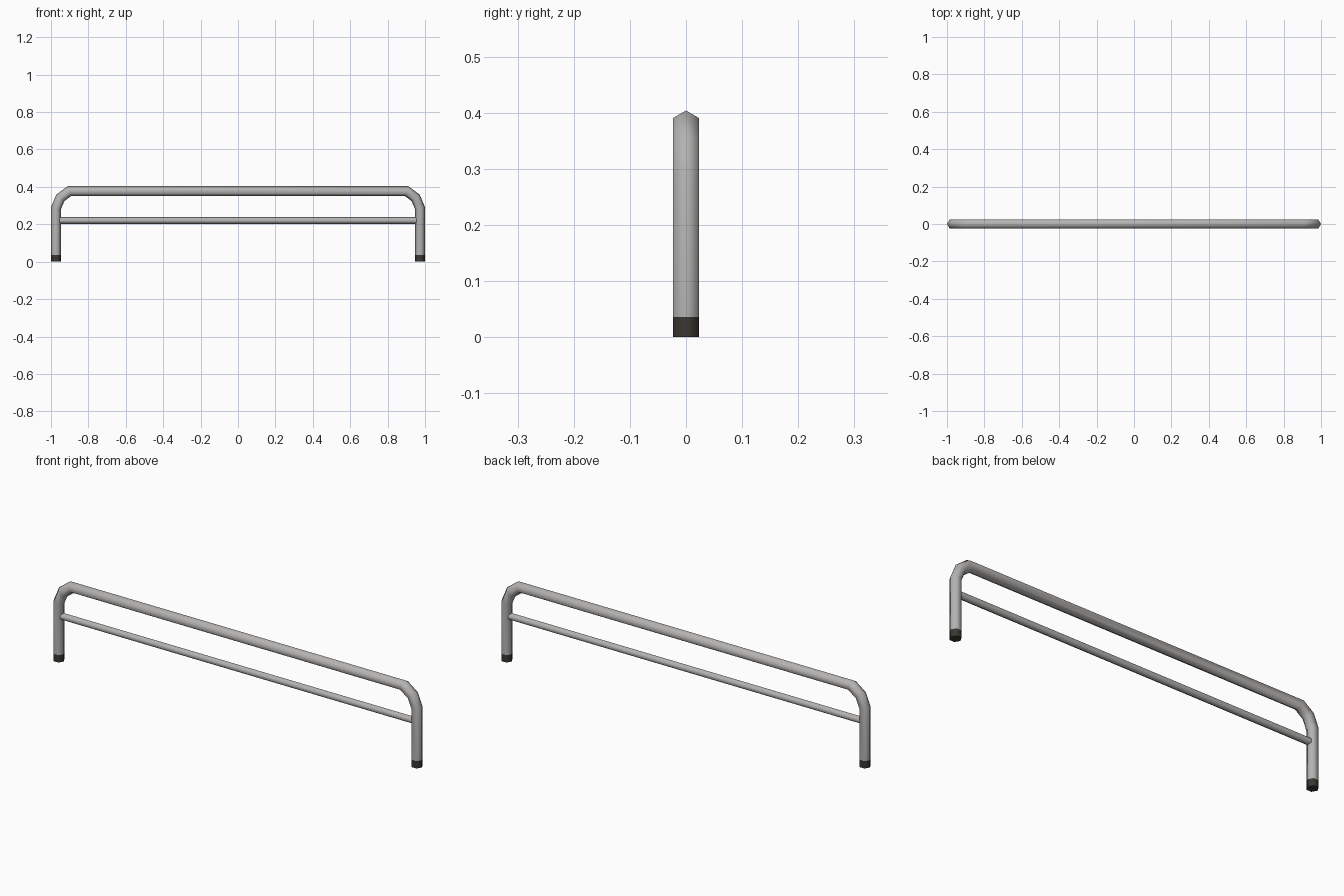
import bpy, bmesh, math
from mathutils import Vector

if "Cube" in bpy.data.objects:
    bpy.data.objects.remove(bpy.data.objects["Cube"])


def material(name, rgb):
    m = bpy.data.materials.new(name)
    m.diffuse_color = (*rgb, 1)
    m.use_nodes = True
    m.node_tree.nodes["Principled BSDF"].inputs["Base Color"].default_value = m.diffuse_color
    return m


metal = material("grey metal", (0.46, 0.45, 0.44))
rubber = material("dark rubber", (0.042, 0.038, 0.030))
SIDES = 6


def tube(name, path, r, mat, caps):
    """Sweep a mitred hexagon along a path of (x, z) points in the y = 0 plane."""
    pts = [Vector((x, 0, z)) for x, z in path]
    bm = bmesh.new()
    rings = []
    for i, p in enumerate(pts):
        d_in = (p - pts[i - 1]).normalized() if i else (pts[1] - p).normalized()
        d_out = (pts[i + 1] - p).normalized() if i < len(pts) - 1 else d_in
        t = (d_in + d_out).normalized()
        side = Vector((-t.z, 0, t.x)) / t.dot(d_in)
        rings.append([bm.verts.new(p + side * r * math.cos(a) + Vector((0, r * math.sin(a), 0)))
                      for a in (math.tau * k / SIDES for k in range(SIDES))])
    for a, b in zip(rings, rings[1:]):
        for k in range(SIDES):
            n = (k + 1) % SIDES
            bm.faces.new((a[k], a[n], b[n], b[k])).smooth = True
    for ring, want in zip((rings[0], rings[-1]), caps):
        if want:
            f = bm.faces.new(ring)
            for e in f.edges:
                e.smooth = False
    bmesh.ops.recalc_face_normals(bm, faces=bm.faces)
    me = bpy.data.meshes.new(name)
    bm.to_mesh(me)
    bm.free()
    me.materials.append(mat)
    ob = bpy.data.objects.new(name, me)
    bpy.context.collection.objects.link(ob)
    return ob


R = 0.0268
LEG = 1 - R
FOOT = 0.036

# Bent main frame: leg, two-step bend, top rail, mirrored
half = [(LEG, FOOT), (LEG, 0.286), (0.950, 0.341), (0.902, 0.377)]
tube("main_frame", half + [(-x, z) for x, z in reversed(half)], R, metal, (False, False))

# Thin lower rail
tube("lower_rail", [(-0.965, 0.22), (0.965, 0.22)], 0.0178, metal, (True, True))

# Rubber feet
for s, side in ((-1, "left"), (1, "right")):
    tube(side + "_foot", [(s * LEG, 0), (s * LEG, FOOT)], R, rubber, (True, True))
